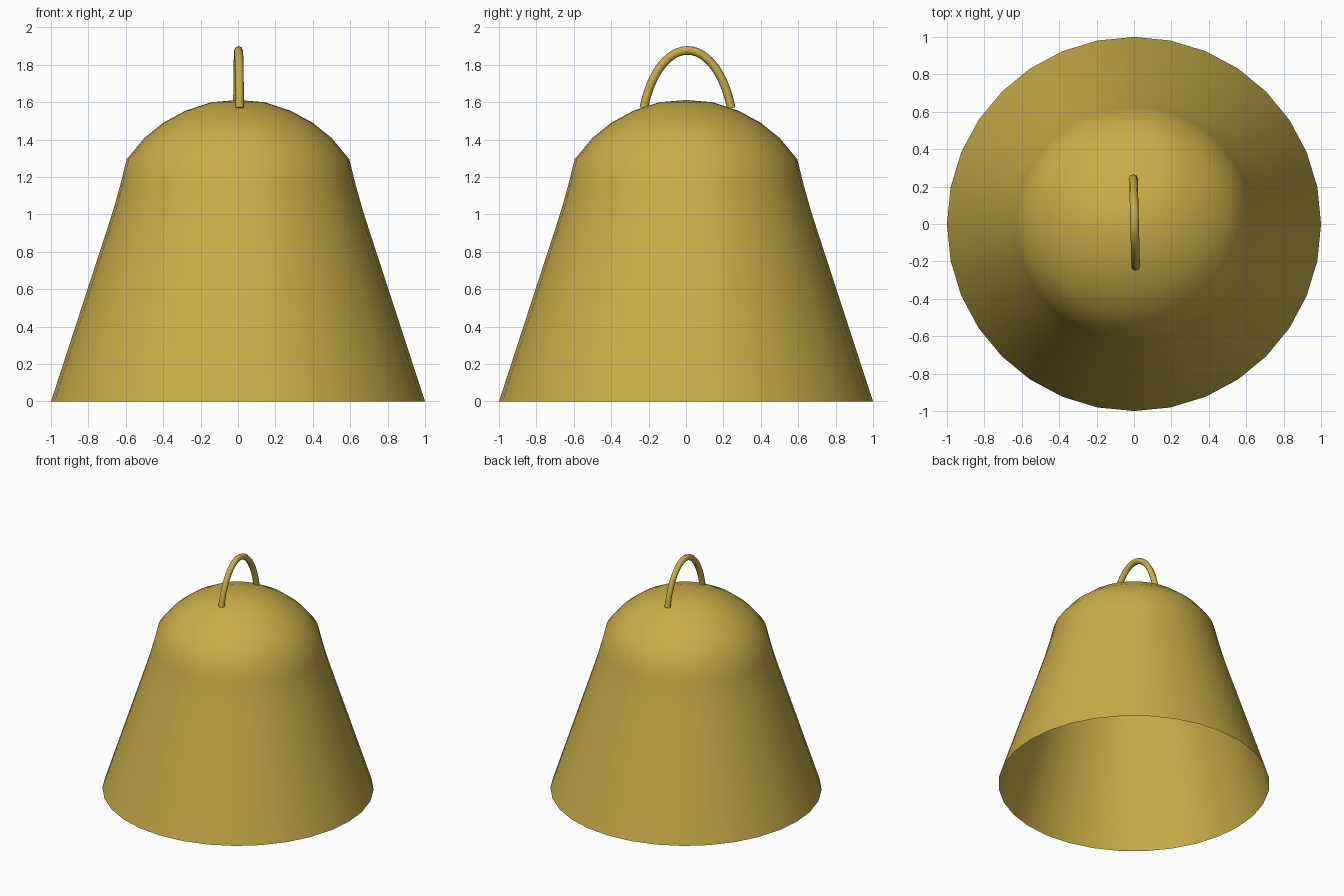
import bpy, bmesh
from math import sin, cos, pi, radians

if "Cube" in bpy.data.objects:
    bpy.data.objects.remove(bpy.data.objects["Cube"])

SIDES = 32
brass = bpy.data.materials.new("brass")
brass.diffuse_color = (0.58, 0.42, 0.065, 1)
brass.use_nodes = True
brass.node_tree.nodes["Principled BSDF"].inputs["Base Color"].default_value = brass.diffuse_color


def finish(obj):
    obj.data.materials.append(brass)
    for p in obj.data.polygons:
        p.use_smooth = True


# Bell shell: open-bottomed profile (radius, height) revolved around z
profile = [(1.0, 0.0), (0.70, 0.92), (0.665, 1.03), (0.63, 1.155), (0.595, 1.295),
           (0.50, 1.41), (0.40, 1.49), (0.28, 1.555), (0.143, 1.6)]
bm = bmesh.new()
rings = [[bm.verts.new((r * cos(2 * pi * i / SIDES), r * sin(2 * pi * i / SIDES), z))
          for i in range(SIDES)] for r, z in profile]
for a, b in zip(rings, rings[1:]):
    for i in range(SIDES):
        j = (i + 1) % SIDES
        bm.faces.new((a[i], a[j], b[j], b[i]))
apex = bm.verts.new((0, 0, 1.612))
for i in range(SIDES):
    bm.faces.new((rings[-1][i], rings[-1][(i + 1) % SIDES], apex))
mesh = bpy.data.meshes.new("bell_shell")
bm.to_mesh(mesh)
bm.free()
shell = bpy.data.objects.new("bell_shell", mesh)
bpy.context.collection.objects.link(shell)
finish(shell)

# Hanging loop: round tube along an arch in the yz plane, slightly turned
curve = bpy.data.curves.new("hanging_loop", 'CURVE')
curve.dimensions = '3D'
curve.bevel_depth = 0.023
curve.bevel_resolution = 2
curve.use_fill_caps = True
STEPS = 24
spline = curve.splines.new('POLY')
spline.points.add(STEPS)
for i, p in enumerate(spline.points):
    t = radians(20.7 + (180 - 41.4) * i / STEPS)
    y = 0.25 * cos(t)
    p.co = (0.003 - 0.025 * y, y + 0.008, 1.40 + 0.477 * sin(t), 1)
loop = bpy.data.objects.new("hanging_loop", curve)
bpy.context.collection.objects.link(loop)
bpy.context.view_layer.objects.active = loop
loop.select_set(True)
bpy.ops.object.convert(target='MESH')
finish(bpy.context.view_layer.objects.active)
